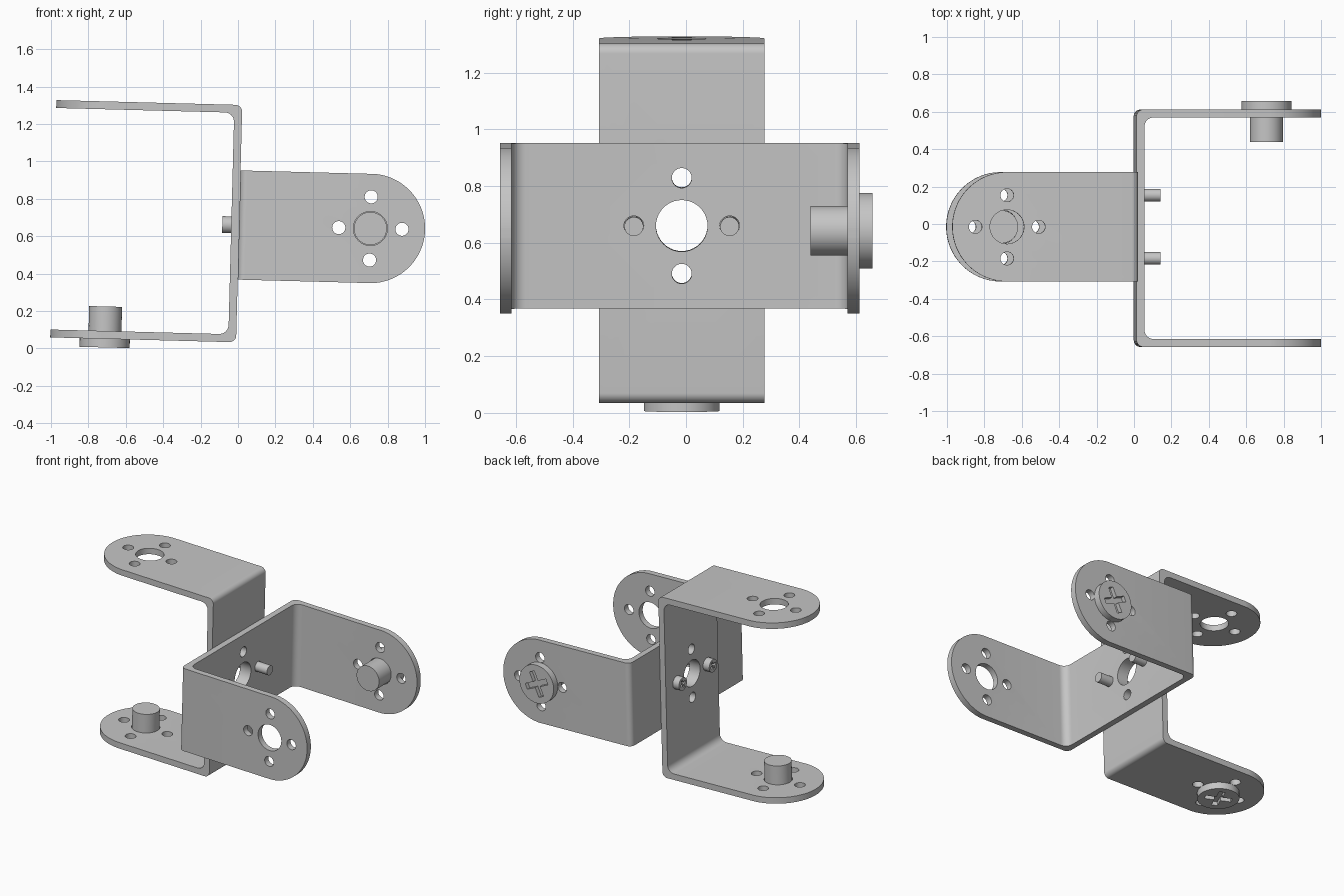
import bpy, bmesh, math
from mathutils import Matrix, Vector

cube = bpy.data.objects.get("Cube")
if cube:
    bpy.data.objects.remove(cube, do_unlink=True)

steel = bpy.data.materials.new("grey_steel")
steel.use_nodes = True
GREY = (0.56, 0.56, 0.56, 1)
steel.diffuse_color = GREY
steel.node_tree.nodes["Principled BSDF"].inputs["Base Color"].default_value = GREY

L, R, T = 0.994, 0.292, 0.042        # arm length, half width, sheet thickness
Y0, Y1 = -0.642, 0.627               # outer faces of the two arms
D = L - R                            # centre of the rounded arm end
HOLE, SMALL, PITCH = 0.091, 0.035, 0.169


def to_object(name, bm):
    bmesh.ops.recalc_face_normals(bm, faces=bm.faces)
    me = bpy.data.meshes.new(name)
    bm.to_mesh(me)
    bm.free()
    me.materials.append(steel)
    ob = bpy.data.objects.new(name, me)
    bpy.context.collection.objects.link(ob)
    return ob


def prism(name, pts, depth, m=Matrix()):
    """Extrude a 2D outline along z, centred, then transform it."""
    bm = bmesh.new()
    f = bm.faces.new([bm.verts.new((x, y, -depth / 2)) for x, y in pts])
    new = bmesh.ops.extrude_face_region(bm, geom=[f])["geom"]
    bmesh.ops.translate(bm, vec=(0, 0, depth),
                        verts=[v for v in new if isinstance(v, bmesh.types.BMVert)])
    bm.transform(m)
    return to_object(name, bm)


def arc(cx, cy, r, a0, a1, n):
    steps = [math.radians(a0 + (a1 - a0) * i / n) for i in range(n + 1)]
    return [(cx + r * math.cos(a), cy + r * math.sin(a)) for a in steps]


def boolean(ob, cutter, op):
    cutter.hide_render = True
    mod = ob.modifiers.new("cut", "BOOLEAN")
    mod.operation, mod.object, mod.solver = op, cutter, "EXACT"
    bpy.context.view_layer.objects.active = ob
    bpy.ops.object.modifier_apply(modifier=mod.name)
    bpy.data.objects.remove(cutter, do_unlink=True)


def finish(ob, m):
    ob.data.transform(m)
    bpy.ops.object.select_all(action="DESELECT")
    ob.select_set(True)
    bpy.context.view_layer.objects.active = ob
    bpy.ops.object.shade_smooth_by_angle(angle=math.radians(30))


def hole_cutter():
    """Five-hole pattern through both arms and through the web."""
    bm = bmesh.new()
    spots = [(0, 0, HOLE)] + [(PITCH * a, PITCH * b, SMALL)
                              for a, b in ((1, 0), (-1, 0), (0, 1), (0, -1))]
    for u, v, r in spots:
        for loc, axis, depth in (((D + u, 0, v), "X", 2), ((0, u, v), "Y", 0.2)):
            m = Matrix.Translation(loc) @ Matrix.Rotation(math.pi / 2, 4, axis)
            bmesh.ops.create_cone(bm, cap_ends=True, segments=40, radius1=r,
                                  radius2=r, depth=depth, matrix=m)
    return to_object("hole_cutter", bm)


def bracket(name, m):
    # bent sheet: U profile with rounded outer and inner bends
    ro, ri = 0.036, 0.05
    pts = ([(L, Y1)] + arc(ro, Y1 - ro, ro, 90, 180, 8)
           + arc(ro, Y0 + ro, ro, 180, 270, 8) + [(L, Y0), (L, Y0 + T)]
           + arc(T + ri, Y0 + T + ri, ri, 270, 180, 8)
           + arc(T + ri, Y1 - T - ri, ri, 180, 90, 8) + [(L, Y1 - T)])
    ob = prism(name, pts, 2 * R)
    # round the arm ends
    outline = [(-0.1, -R - 0.0005)] + arc(D, 0, R + 0.0005, -90, 90, 48) + [(-0.1, R + 0.0005)]
    boolean(ob, prism("end_cutter", outline, 2,
                      Matrix.Rotation(math.pi / 2, 4, "X")), "INTERSECT")
    boolean(ob, hole_cutter(), "DIFFERENCE")
    finish(ob, m)


def screw(name, head_r, head_t, shaft_r, length, m):
    """Head above z = 0 with a cross recess, shaft below."""
    prof = [(0, -length), (shaft_r, -length), (shaft_r, 0),
            (head_r, 0), (head_r, head_t), (0, head_t)]
    bm = bmesh.new()
    vs = [bm.verts.new((x, 0, z)) for x, z in prof]
    es = [bm.edges.new(p) for p in zip(vs, vs[1:])]
    bmesh.ops.spin(bm, geom=vs + es, cent=(0, 0, 0), axis=(0, 0, 1),
                   angle=math.tau, steps=48, use_merge=True)
    bmesh.ops.remove_doubles(bm, verts=bm.verts, dist=1e-5)
    ob = to_object(name, bm)
    # cross recess
    a, w = head_r * 0.66, head_r * 0.15
    quarter = [Vector((a, -w)), Vector((a, w)), Vector((w, w))]
    cross = []
    for k in range(4):
        rot = Matrix.Rotation(math.radians(23 + 90 * k), 2)
        cross += [tuple(rot @ p) for p in quarter]
    boolean(ob, prism("cross_cutter", cross, head_t * 1.2,
                      Matrix.Translation((0, 0, head_t))), "DIFFERENCE")
    finish(ob, m)


# slightly tilted common frame at the joint of the two brackets
hub = Matrix.Translation((0.006, -0.015, 0.66)) @ Matrix.Rotation(math.radians(1.5), 4, "Y")
turned = Matrix(((-1, 0, 0, 0), (0, 0, -1, 0), (0, -1, 0, 0), (0, 0, 0, 1)))
pivot = Matrix.Translation((D, Y1, 0)) @ Matrix.Rotation(-math.pi / 2, 4, "X")

# the two brackets, back to back, each with its pivot screw
for label, m in (("horizontal", hub), ("vertical", hub @ turned)):
    bracket(label + "_bracket", m)
    screw(label + "_pivot_screw", 0.134, 0.046, 0.088, 0.173, m @ pivot)

# bolts joining the webs
for side, y in (("back", PITCH), ("front", -PITCH)):
    m = hub @ Matrix.Translation((-T, y, 0)) @ Matrix.Rotation(-math.pi / 2, 4, "Y")
    screw(side + "_web_bolt", 0.045, 0.048, 0.0335, 0.178, m)
